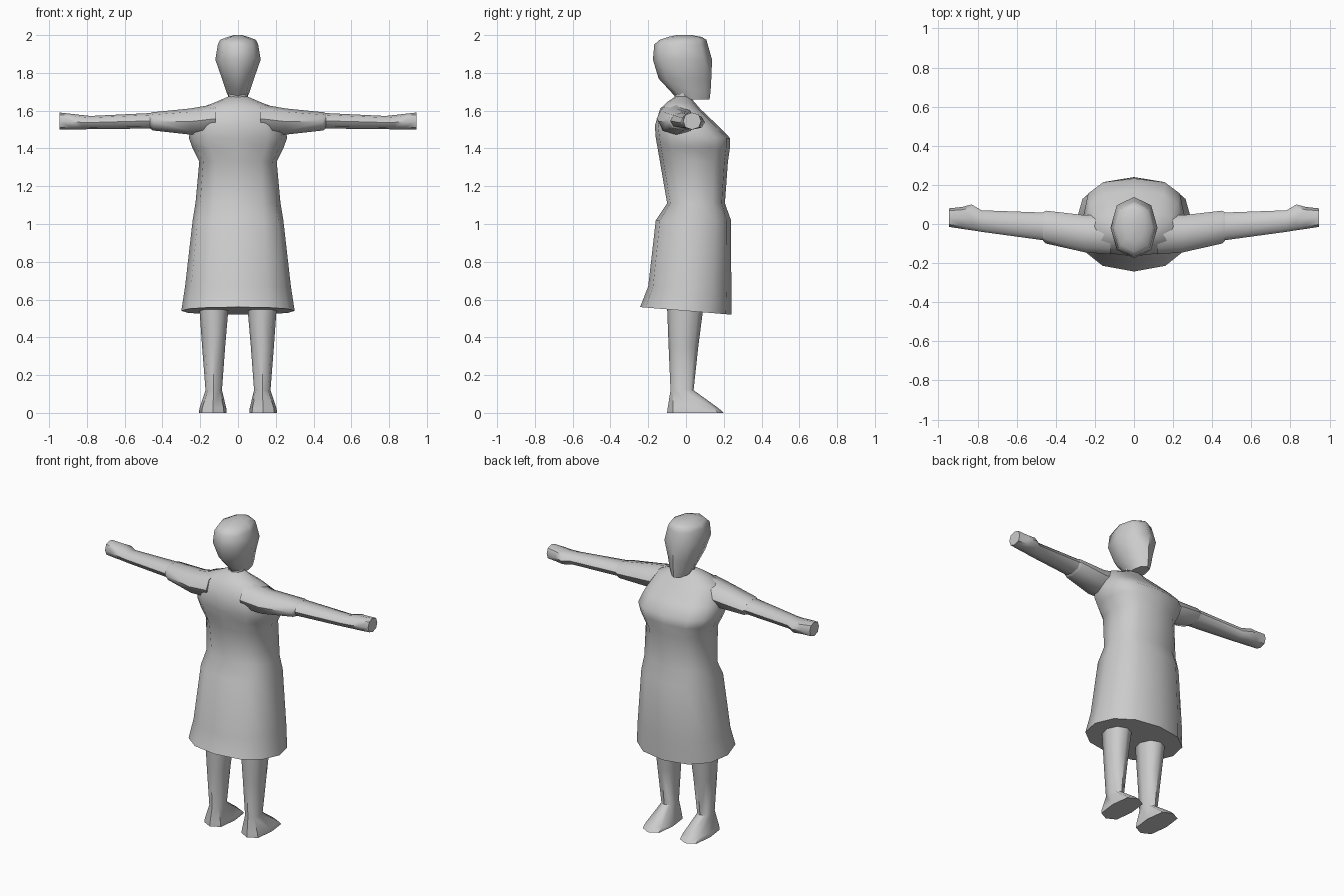
import bpy, bmesh
from math import sin, cos, pi, copysign


def power(v, p):
    return copysign(abs(v) ** p, v) if abs(v) > 1e-6 else 0.0


def loft(name, rings, sides, place, p=1.0):
    """Skin closed cross-sections; each ring is (along, a0, a1, b0, b1[, power])."""
    bm = bmesh.new()
    loops = []
    for r in rings:
        t, a0, a1, b0, b1 = r[:5]
        e = r[5] if len(r) > 5 else p
        loop = []
        for i in range(sides):
            ang = 2 * pi * i / sides
            a = (a0 + a1) / 2 + (a1 - a0) / 2 * power(sin(ang), e)
            b = (b0 + b1) / 2 + (b1 - b0) / 2 * power(cos(ang), e)
            loop.append(bm.verts.new(place(t, a, b)))
        loops.append(loop)
    for lo, hi in zip(loops, loops[1:]):
        for i in range(sides):
            j = (i + 1) % sides
            bm.faces.new((lo[i], lo[j], hi[j], hi[i]))
    bm.faces.new(loops[0])
    bm.faces.new(loops[-1])
    bmesh.ops.recalc_face_normals(bm, faces=bm.faces)
    mesh = bpy.data.meshes.new(name)
    bm.to_mesh(mesh)
    bm.free()
    obj = bpy.data.objects.new(name, mesh)
    bpy.context.collection.objects.link(obj)
    bpy.ops.object.select_all(action='DESELECT')
    obj.select_set(True)
    bpy.context.view_layer.objects.active = obj
    bpy.ops.object.shade_smooth_by_angle(angle=0.9)
    return obj


def upright(z, x, y):
    return (x, y, z)


def hem_tilt(z, x, y):
    # the hem dips at the front and lifts at the back
    return (x, y, z - 0.083 * y if z < 0.6 else z)


# dress: hem, skirt, waist, bust, shoulders, collar
dress = [(0.54, 0.30, -0.243, 0.24, 0.9), (0.67, 0.28, -0.20, 0.24, 0.85),
         (1.02, 0.24, -0.16, 0.238, 0.8), (1.11, 0.225, -0.10, 0.206, 0.8),
         (1.33, 0.205, -0.138, 0.222, 0.75), (1.40, 0.24, -0.15, 0.232, 0.72),
         (1.455, 0.26, -0.16, 0.233, 0.72), (1.52, 0.25, -0.165, 0.17, 0.75),
         (1.61, 0.21, -0.137, 0.075, 0.85), (1.645, 0.12, -0.10, 0.045, 1),
         (1.675, 0.05, -0.055, 0.02, 1)]
loft("dress", [(z, -w, w, y0, y1, p) for z, w, y0, y1, p in dress], 12, hem_tilt)

# neck and head
neck = [(1.63, -0.06, 0.03), (1.70, -0.06, 0.03)]
loft("neck", [(z, -0.05, 0.05, y0, y1) for z, y0, y1 in neck], 8, upright)
head = [(1.66, 0.045, -0.045, 0.125), (1.70, 0.062, -0.08, 0.13),
        (1.77, 0.085, -0.145, 0.134), (1.87, 0.12, -0.175, 0.138),
        (1.95, 0.107, -0.168, 0.115), (1.975, 0.095, -0.14, 0.108),
        (1.99, 0.055, -0.095, 0.085), (2.0, 0.02, -0.05, 0.03)]
loft("head", [(z, -w, w, y0, y1, 0.9) for z, w, y0, y1 in head], 8, upright)

# sleeves, arms, hands: x, back y, front y, bottom z, top z
sleeve = [(0.12, -0.155, 0.05, 1.48, 1.635), (0.25, -0.145, 0.045, 1.473, 1.612),
          (0.45, -0.10, 0.068, 1.495, 1.592), (0.465, -0.085, 0.06, 1.505, 1.588)]
arm = [(0.45, -0.085, 0.058, 1.505, 1.588), (0.78, -0.04, 0.07, 1.503, 1.572),
       (0.83, -0.032, 0.10, 1.50, 1.577), (0.88, -0.025, 0.087, 1.50, 1.583),
       (0.945, -0.015, 0.08, 1.50, 1.59)]

# legs with wedge feet: z, inner x, outer x, back y, front y
leg = [(0.0, 0.06, 0.207, -0.10, 0.20, 0.65), (0.025, 0.062, 0.204, -0.097, 0.172, 0.65),
       (0.12, 0.085, 0.172, -0.082, 0.04, 0.9), (0.35, 0.068, 0.19, -0.092, 0.065, 0.9),
       (0.56, 0.05, 0.205, -0.10, 0.092, 0.9)]

for side, s in (("right", 1), ("left", -1)):
    sideways = lambda t, y, z, s=s: (s * t, y, z)
    mirrored = lambda z, x, y, s=s: (s * x, y, z)
    loft(side + "_sleeve", sleeve, 8, sideways, 0.9)
    loft(side + "_arm", arm, 8, sideways, 0.85)
    loft(side + "_leg", leg, 8, mirrored)
